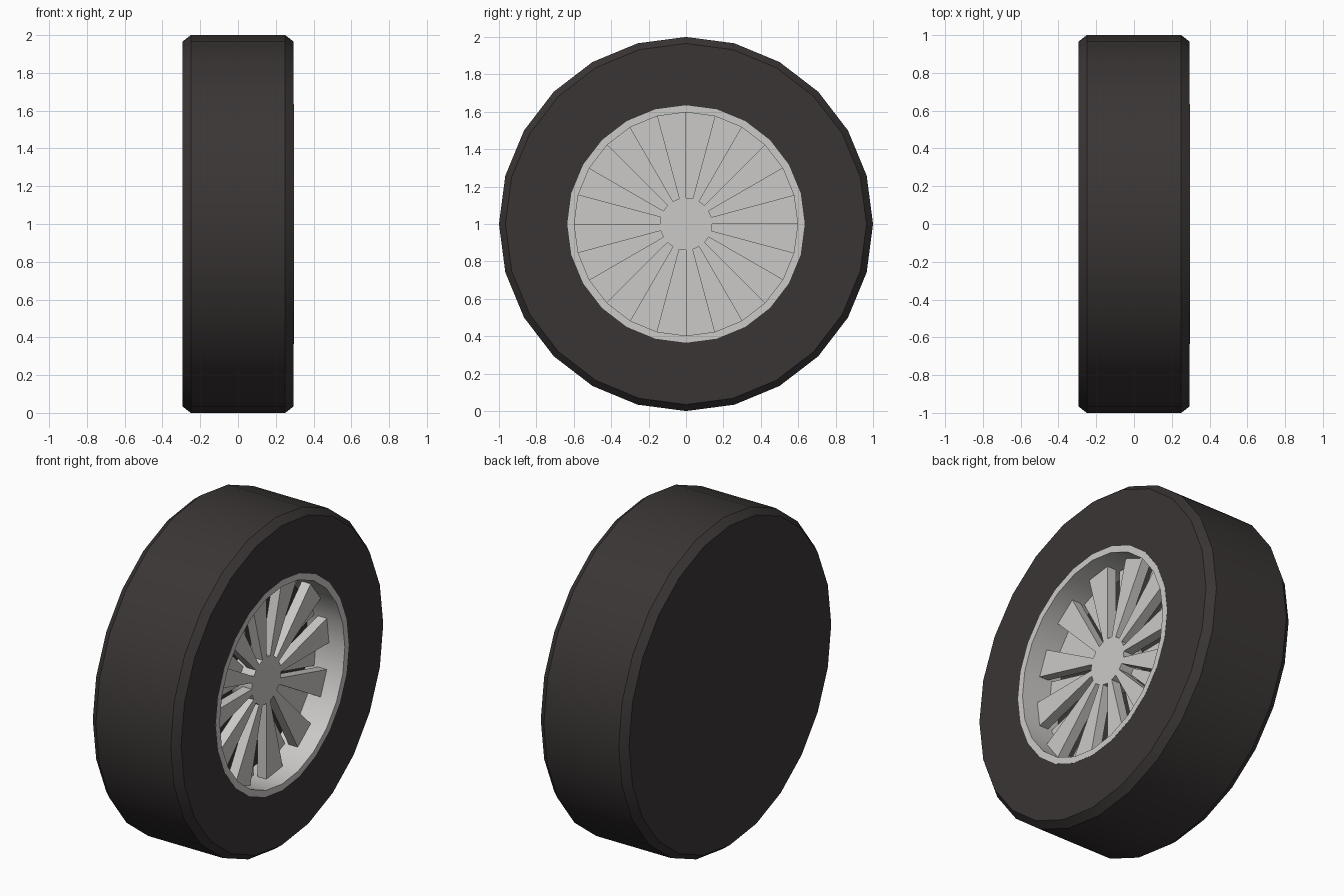
import bpy, bmesh, math

if "Cube" in bpy.data.objects:
    bpy.data.objects.remove(bpy.data.objects["Cube"])

SEG = 24


def material(name, col):
    m = bpy.data.materials.new(name)
    m.diffuse_color = (*col, 1)
    m.use_nodes = True
    m.node_tree.nodes["Principled BSDF"].inputs["Base Color"].default_value = m.diffuse_color
    return m


black = material("dark rubber", (0.043, 0.036, 0.036))
grey = material("light metal", (0.60, 0.59, 0.575))


def finish(bm, name, mat, smooth):
    bmesh.ops.remove_doubles(bm, verts=bm.verts, dist=1e-5)
    bmesh.ops.recalc_face_normals(bm, faces=bm.faces)
    me = bpy.data.meshes.new(name)
    bm.to_mesh(me)
    bm.free()
    me.materials.append(mat)
    ob = bpy.data.objects.new(name, me)
    bpy.context.collection.objects.link(ob)
    if smooth:
        bpy.ops.object.select_all(action='DESELECT')
        ob.select_set(True)
        bpy.context.view_layer.objects.active = ob
        bpy.ops.object.shade_smooth_by_angle(angle=math.radians(25))
    return ob


def point(x, r, deg):
    # angle is measured clockwise from the top, seen from +x
    a = math.radians(deg)
    return (x, r * math.sin(a), 1 + r * math.cos(a))


def lathe(name, profile, mat, seg=SEG, closed=False):
    """Turn a list of (x, radius) around the wheel axis."""
    bm = bmesh.new()
    rings = [[bm.verts.new(point(x, r, 360 * i / seg)) for i in range(seg)]
             for x, r in profile]
    pairs = list(zip(rings, rings[1:]))
    if closed:
        pairs.append((rings[-1], rings[0]))
    for a, b in pairs:
        for i in range(seg):
            j = (i + 1) % seg
            bm.faces.new((a[i], a[j], b[j], b[i]))
    if not closed:
        bm.faces.new(rings[0])
        bm.faces.new(rings[-1])
    return finish(bm, name, mat, True)


def wedges(name, start, x0, x1, r0, r1):
    """Twelve wedge blades, each 15 degrees wide."""
    bm = bmesh.new()
    for k in range(12):
        a, b = start + 30 * k, start + 30 * k + 15
        loop = ((r0, a), (r1, a), (r1, b), (r0, b))
        f = [bm.verts.new(point(x1, r, t)) for r, t in loop]
        g = [bm.verts.new(point(x0, r, t)) for r, t in loop]
        bm.faces.new(f)
        bm.faces.new(g[::-1])
        for i in range(4):
            j = (i + 1) % 4
            bm.faces.new((f[i], g[i], g[j], f[j]))
    return finish(bm, name, grey, False)


# Tyre: closed at the back, recessed at the front
lathe("tyre", [(-0.295, 0.965), (-0.25, 1.0), (0.25, 1.0), (0.295, 0.965),
               (0.295, 0.63), (0.05, 0.63)], black)

# Rim lip and barrel
lathe("rim", [(0.296, 0.635), (0.296, 0.597), (0.045, 0.597), (0.045, 0.635)],
      grey, closed=True)

# Hub and two staggered layers of spokes
lathe("hub", [(0.05, 0.14), (0.19, 0.14)], grey)
wedges("front_spokes", 15, 0.13, 0.19, 0.135, 0.60)
wedges("rear_spokes", 0, 0.085, 0.105, 0.135, 0.60)
